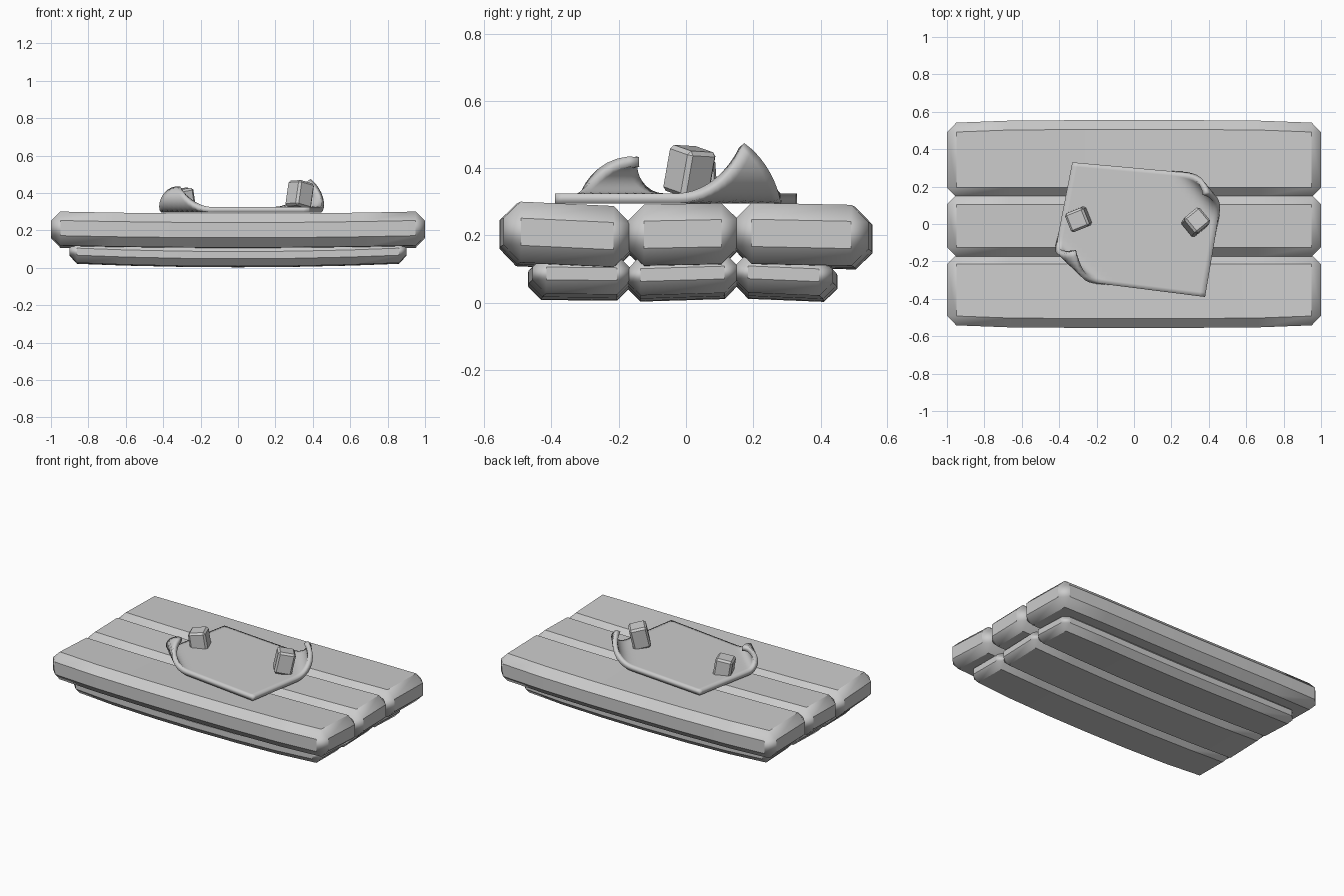
import bpy, bmesh, math
from mathutils import Vector, Matrix

if "Cube" in bpy.data.objects:
    bpy.data.objects.remove(bpy.data.objects["Cube"])


def add_object(name, bm):
    bmesh.ops.recalc_face_normals(bm, faces=bm.faces)
    mesh = bpy.data.meshes.new(name)
    bm.to_mesh(mesh)
    bm.free()
    obj = bpy.data.objects.new(name, mesh)
    bpy.context.collection.objects.link(obj)
    return obj


def smooth(obj, angle):
    bpy.ops.object.select_all(action='DESELECT')
    obj.select_set(True)
    bpy.context.view_layer.objects.active = obj
    bpy.ops.object.shade_smooth_by_angle(angle=math.radians(angle))


def plank(name, half, y0, y1, z0, z1, tilt, bevel, sag):
    """Chamfered board that dips a little in the middle of its length."""
    bm = bmesh.new()
    bmesh.ops.create_cube(bm, size=1)
    yc, zc = (y0 + y1) / 2, (z0 + z1) / 2
    for v in bm.verts:
        v.co = Vector((v.co.x * 2 * half, v.co.y * (y1 - y0), v.co.z * (z1 - z0)))
    for i in range(1, 6):
        x = half * (i / 3 - 1)
        bmesh.ops.bisect_plane(bm, geom=bm.verts[:] + bm.edges[:] + bm.faces[:],
                               plane_co=(x, 0, 0), plane_no=(1, 0, 0))
    for v in bm.verts:
        t = abs(v.co.x) / half
        v.co.z += v.co.y * tilt + zc + sag * t * t
        v.co.y += yc
        if abs(v.co.y) > 0.3:                      # outer side narrows at the ends
            v.co.y -= math.copysign(0.015 * max(0, (t - 0.6) / 0.4), v.co.y)
    obj = add_object(name, bm)
    mod = obj.modifiers.new("chamfer", 'BEVEL')
    mod.width = bevel
    mod.segments = 1
    mod.limit_method = 'ANGLE'
    mod.angle_limit = math.radians(40)
    smooth(obj, 60)
    obj.modifiers.new("normals", 'WEIGHTED_NORMAL').keep_sharp = True


# Two layers of three boards
for i, (y0, y1, tilt) in enumerate([(-0.555, -0.165, -0.045), (-0.175, 0.155, 0.02),
                                    (0.145, 0.555, -0.02)]):
    plank(f"upper_plank_{i + 1}", 1.0, y0, y1, 0.102, 0.283, tilt, 0.05, 0.012)
for i, (y0, y1, tilt) in enumerate([(-0.47, -0.165, -0.01), (-0.175, 0.155, 0.03),
                                    (0.145, 0.45, -0.04)]):
    plank(f"lower_plank_{i + 1}", 0.9, y0, y1, 0.007, 0.125, tilt, 0.04, 0.02)

# Sheet with two opposite corners rolled upward
A, B = Vector((-0.33, 0.33)), Vector((0.49, 0.256))
C, D = Vector((0.38, -0.39)), Vector((-0.45, -0.285))
curls = [(Vector((0.78, 0.63)), 0.325, 0.095), (Vector((-0.69, -0.72)), 0.33, 0.055)]


def curl(p):
    z = 0.31
    for n, start, r in curls:
        n = n.normalized()
        s = p.dot(n) - start
        if s > 0:
            a = s / r
            p = p + n * (r * math.sin(a) - s)
            z += r * (1 - math.cos(a))
    return Vector((p.x, p.y, z))


N = 28
bm = bmesh.new()
grid = [[bm.verts.new(curl(D.lerp(C, i / N).lerp(A.lerp(B, i / N), j / N)))
         for i in range(N + 1)] for j in range(N + 1)]
for j in range(N):
    for i in range(N):
        bm.faces.new((grid[j][i], grid[j][i + 1], grid[j + 1][i + 1], grid[j + 1][i]))
sheet = add_object("curled_sheet", bm)
mod = sheet.modifiers.new("thickness", 'SOLIDIFY')
mod.thickness = 0.03
mod.offset = 0
smooth(sheet, 40)

# Two chunky weights resting on the sheet, slightly tilted
for name, loc, turn, tx, ty, h in [("left_weight", (-0.297, 0.025, 0.362), 22, 4, -8, 0.12),
                                   ("right_weight", (0.33, 0.01, 0.39), 40, -10, 8, 0.14)]:
    bm = bmesh.new()
    bmesh.ops.create_cube(bm, size=1)
    rot = (Matrix.Rotation(math.radians(tx), 4, 'X') @ Matrix.Rotation(math.radians(ty), 4, 'Y')
           @ Matrix.Rotation(math.radians(turn), 4, 'Z'))
    bmesh.ops.transform(bm, verts=bm.verts,
                        matrix=Matrix.Translation(loc) @ rot @ Matrix.Diagonal((0.108, 0.108, h, 1)))
    weight = add_object(name, bm)
    mod = weight.modifiers.new("chamfer", 'BEVEL')
    mod.width = 0.012
    mod.segments = 1
